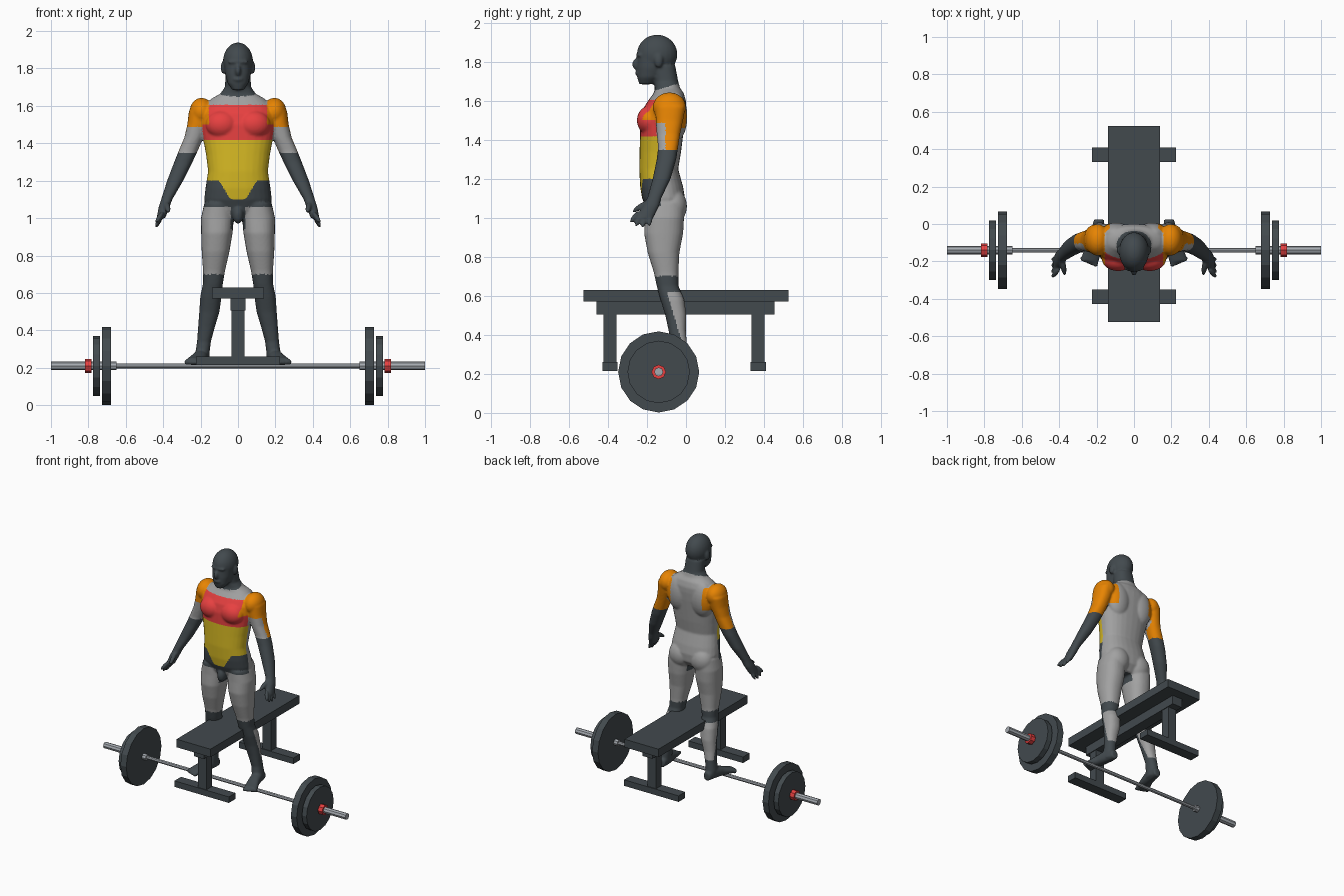
import bpy
import bmesh
from math import cos, sin, pi, copysign
from mathutils import Matrix, Vector

default_cube = bpy.data.objects.get("Cube")
if default_cube:
    bpy.data.objects.remove(default_cube, do_unlink=True)


# Materials, one per colour
def make_material(name, red, green, blue):
    linear = [(channel / 255) ** 2.2 for channel in (red, green, blue)] + [1]
    material = bpy.data.materials.new(name)
    material.use_nodes = True
    material.diffuse_color = linear
    shader = next(n for n in material.node_tree.nodes if n.type == "BSDF_PRINCIPLED")
    shader.inputs["Base Color"].default_value = linear
    return material


charcoal = make_material("charcoal", 68, 75, 79)
grey = make_material("muscle grey", 160, 160, 160)
orange = make_material("shoulder orange", 232, 132, 10)
red = make_material("chest red", 236, 68, 68)
yellow = make_material("abdomen yellow", 214, 184, 40)
steel = make_material("steel", 165, 170, 176)
palette = [charcoal, grey, orange, red, yellow]
CHARCOAL, GREY, ORANGE, RED, YELLOW = range(len(palette))


def add_object(name, bm, materials):
    bmesh.ops.recalc_face_normals(bm, faces=bm.faces)
    mesh = bpy.data.meshes.new(name)
    bm.to_mesh(mesh)
    bm.free()
    for material in materials:
        mesh.materials.append(material)
    obj = bpy.data.objects.new(name, mesh)
    bpy.context.collection.objects.link(obj)
    return obj


def box(name, x, y, z, material):
    bm = bmesh.new()
    bounds = (x, y, z)
    centre = Vector([(low + high) / 2 for low, high in bounds])
    size = [high - low for low, high in bounds]
    bmesh.ops.create_cube(bm, size=1, matrix=Matrix.Translation(centre) @ Matrix.Diagonal(size + [1]))
    add_object(name, bm, [material])


def bar_cylinder(name, start, end, radius, sides, material):
    bm = bmesh.new()
    place = Matrix.Translation(((start + end) / 2, -0.14, 0.21)) @ Matrix.Rotation(pi / 2, 4, "Y")
    bmesh.ops.create_cone(bm, cap_ends=True, segments=sides, radius1=radius, radius2=radius,
                          depth=abs(end - start), matrix=place)
    add_object(name, bm, [material])


# Bench
box("bench_pad", (-0.14, 0.14), (-0.525, 0.525), (0.57, 0.63), charcoal)
box("bench_rail", (-0.04, 0.04), (-0.46, 0.455), (0.505, 0.57), charcoal)
for end, y in (("front", -0.39), ("back", 0.37)):
    box(end + "_bench_post", (-0.035, 0.035), (y - 0.033, y + 0.033), (0.25, 0.51), charcoal)
    box(end + "_bench_foot", (-0.225, 0.225), (y - 0.039, y + 0.039), (0.215, 0.26), charcoal)

# Barbell
bar_cylinder("bar_grip", -0.66, 0.66, 0.013, 8, steel)
for side, s in (("left", 1), ("right", -1)):
    bar_cylinder(side + "_bar_sleeve", s * 0.65, s, 0.023, 8, steel)
    bar_cylinder(side + "_large_plate", s * 0.68, s * 0.728, 0.208, 16, charcoal)
    bar_cylinder(side + "_small_plate", s * 0.738, s * 0.776, 0.16, 16, charcoal)
    bar_cylinder(side + "_collar", s * 0.783, s * 0.818, 0.037, 8, red)


# Body helpers: elliptical lofts and stretched spheres
def loft(bm, rings, along_y=False):
    count = 28
    loops = []
    for centre, width, depth in rings:
        loop = []
        for i in range(count):
            c, d = cos(2 * pi * i / count), sin(2 * pi * i / count)
            u = width * copysign(abs(c) ** 0.88, c)
            v = depth * copysign(abs(d) ** 0.88, d)
            offset = Vector((u, 0, v)) if along_y else Vector((u, v, 0))
            loop.append(bm.verts.new(Vector(centre) + offset))
        loops.append(loop)
    for low, high in zip(loops, loops[1:]):
        for i in range(count):
            j = (i + 1) % count
            bm.faces.new((low[i], low[j], high[j], high[i]))
    bm.faces.new(loops[0])
    bm.faces.new(loops[-1])


def blob(bm, centre, radii):
    place = Matrix.Translation(centre) @ Matrix.Diagonal((*radii, 1))
    bmesh.ops.create_uvsphere(bm, u_segments=24, v_segments=16, radius=1, matrix=place)


def digit(bm, start, end, radius):
    a, b = Vector(start), Vector(end)
    turn = (b - a).to_track_quat("Z", "Y").to_matrix().to_4x4()
    scale = Matrix.Diagonal((radius, radius, (b - a).length / 2, 1))
    bmesh.ops.create_uvsphere(bm, u_segments=12, v_segments=10, radius=1,
                              matrix=Matrix.Translation((a + b) / 2) @ turn @ scale)


def trunk(bm, rows):
    loft(bm, [((0, (front + back) / 2, z), width, (back - front) / 2) for z, width, front, back in rows])


body = bmesh.new()

# Trunk and neck: height, half width, front, back
trunk(body, [(0.99, 0.1, -0.17, -0.05), (1.04, 0.165, -0.2, -0.01), (1.1, 0.181, -0.225, -0.005),
             (1.16, 0.174, -0.235, -0.015), (1.25, 0.16, -0.24, -0.04), (1.34, 0.171, -0.238, -0.025),
             (1.42, 0.186, -0.236, -0.015), (1.5, 0.197, -0.235, -0.005), (1.56, 0.197, -0.22, 0),
             (1.6, 0.185, -0.195, 0), (1.64, 0.14, -0.165, -0.012), (1.665, 0.095, -0.16, -0.03),
             (1.7, 0.07, -0.165, -0.04), (1.78, 0.066, -0.18, -0.055)])
blob(body, (0, -0.19, 1.02), (0.03, 0.035, 0.05))

# Head: jaw, skull, brow, nose, lips
trunk(body, [(1.685, 0.03, -0.24, -0.17), (1.72, 0.055, -0.25, -0.13),
             (1.77, 0.068, -0.252, -0.09), (1.83, 0.074, -0.248, -0.06)])
blob(body, (0, -0.148, 1.838), (0.08, 0.104, 0.101))
blob(body, (0, -0.236, 1.835), (0.056, 0.02, 0.013))
blob(body, (0, -0.252, 1.788), (0.016, 0.024, 0.03))
blob(body, (0, -0.248, 1.742), (0.027, 0.013, 0.012))

for s in (1, -1):
    blob(body, (s * 0.08, -0.14, 1.805), (0.012, 0.022, 0.035))
    # Chest, shoulder blade, shoulder and buttock muscles
    blob(body, (s * 0.085, -0.185, 1.5), (0.088, 0.067, 0.075))
    blob(body, (s * 0.095, -0.055, 1.52), (0.09, 0.062, 0.13))
    blob(body, (s * 0.195, -0.085, 1.568), (0.064, 0.085, 0.075))
    blob(body, (s * 0.088, -0.065, 1.06), (0.085, 0.07, 0.09))

    # Arm: height, centre x, centre y, half width, half depth
    arm = [(1.615, 0.19, -0.08, 0.045, 0.05), (1.57, 0.205, -0.08, 0.058, 0.078),
           (1.5, 0.216, -0.085, 0.055, 0.07), (1.43, 0.236, -0.09, 0.051, 0.06),
           (1.36, 0.266, -0.092, 0.051, 0.051), (1.3, 0.292, -0.1, 0.049, 0.05),
           (1.2, 0.336, -0.125, 0.043, 0.046), (1.1, 0.381, -0.163, 0.03, 0.036),
           (1.06, 0.395, -0.18, 0.029, 0.042), (1.0, 0.412, -0.21, 0.023, 0.043)]
    loft(body, [((s * x, y, z), w, d) for z, x, y, w, d in arm])
    for y, tip_y, tip_z in ((-0.24, -0.285, 0.975), (-0.222, -0.258, 0.955),
                            (-0.2, -0.225, 0.948), (-0.18, -0.19, 0.955)):
        digit(body, (s * 0.4, y, 1.035), (s * 0.44, tip_y, tip_z), 0.014)
    digit(body, (s * 0.385, -0.18, 1.09), (s * 0.37, -0.275, 1.03), 0.016)

    # Leg: same columns as the arm
    leg = [(1.08, 0.105, -0.11, 0.075, 0.1), (1.0, 0.11, -0.11, 0.088, 0.1),
           (0.92, 0.113, -0.115, 0.084, 0.1), (0.82, 0.12, -0.115, 0.074, 0.081),
           (0.72, 0.128, -0.102, 0.059, 0.063), (0.65, 0.134, -0.094, 0.053, 0.056),
           (0.58, 0.145, -0.07, 0.057, 0.061), (0.5, 0.153, -0.052, 0.054, 0.054),
           (0.42, 0.168, -0.045, 0.045, 0.044), (0.34, 0.182, -0.035, 0.037, 0.041),
           (0.28, 0.19, -0.035, 0.038, 0.046), (0.23, 0.19, -0.03, 0.035, 0.05)]
    loft(body, [((s * x, y, z), w, d) for z, x, y, w, d in leg])

    # Foot, swept from heel to toes
    foot = [(0.025, 0.187, 0.245, 0.026, 0.029), (-0.03, 0.192, 0.26, 0.037, 0.045),
            (-0.1, 0.206, 0.25, 0.041, 0.036), (-0.16, 0.226, 0.238, 0.049, 0.024),
            (-0.2, 0.236, 0.233, 0.047, 0.018)]
    loft(body, [((s * x, y, z), w, h) for y, x, z, w, h in foot], along_y=True)
    for i in range(5):
        x = 0.205 + 0.017 * i
        digit(body, (s * x, -0.17, 0.231), (s * x, -0.232 + 0.008 * i, 0.228), 0.015)

# Fuse the body parts into one smooth skin
figure = add_object("figure", body, palette)
remesh = figure.modifiers.new("fuse", "REMESH")
remesh.mode = "VOXEL"
remesh.voxel_size = 0.007
soften = figure.modifiers.new("soften", "SMOOTH")
soften.factor = 0.5
soften.iterations = 4
graph = bpy.context.evaluated_depsgraph_get()
skin = bpy.data.meshes.new_from_object(figure.evaluated_get(graph))
figure.modifiers.clear()
figure.data = skin
skin.materials.clear()
for material in palette:
    skin.materials.append(material)


# Muscle group colour by position
def muscle_colour(x, y, z):
    if z > 1.7 + 0.3 * y:
        return CHARCOAL
    if z > 0.9 and x > (0.19 if z > 1.38 else 0.205):
        if z < 1.35:
            return CHARCOAL
        return ORANGE if z > 1.49 or y > -0.105 else GREY
    if z > 1.5 and x > 0.155 or (1.46 < z < 1.62 and x > 0.13 and y > -0.08):
        return ORANGE
    if 1.42 < z < 1.605 and y < -0.15:
        return RED
    if 1.1 < z <= 1.42 and y < -0.135 and (z > 1.2 or x < 0.04 + 0.6 * (z - 1.1)):
        return YELLOW
    if 1.06 < z < 1.2 and y < -0.13 or (0.94 < z <= 1.06 and x < 0.04 and y < -0.06):
        return CHARCOAL
    calf = 0.36 < z < 0.62 and y > -0.02 - 0.3 * (z - 0.36)
    return GREY if z > 0.7 or calf else CHARCOAL


for face in skin.polygons:
    face.use_smooth = True
    face.material_index = muscle_colour(abs(face.center.x), face.center.y, face.center.z)
